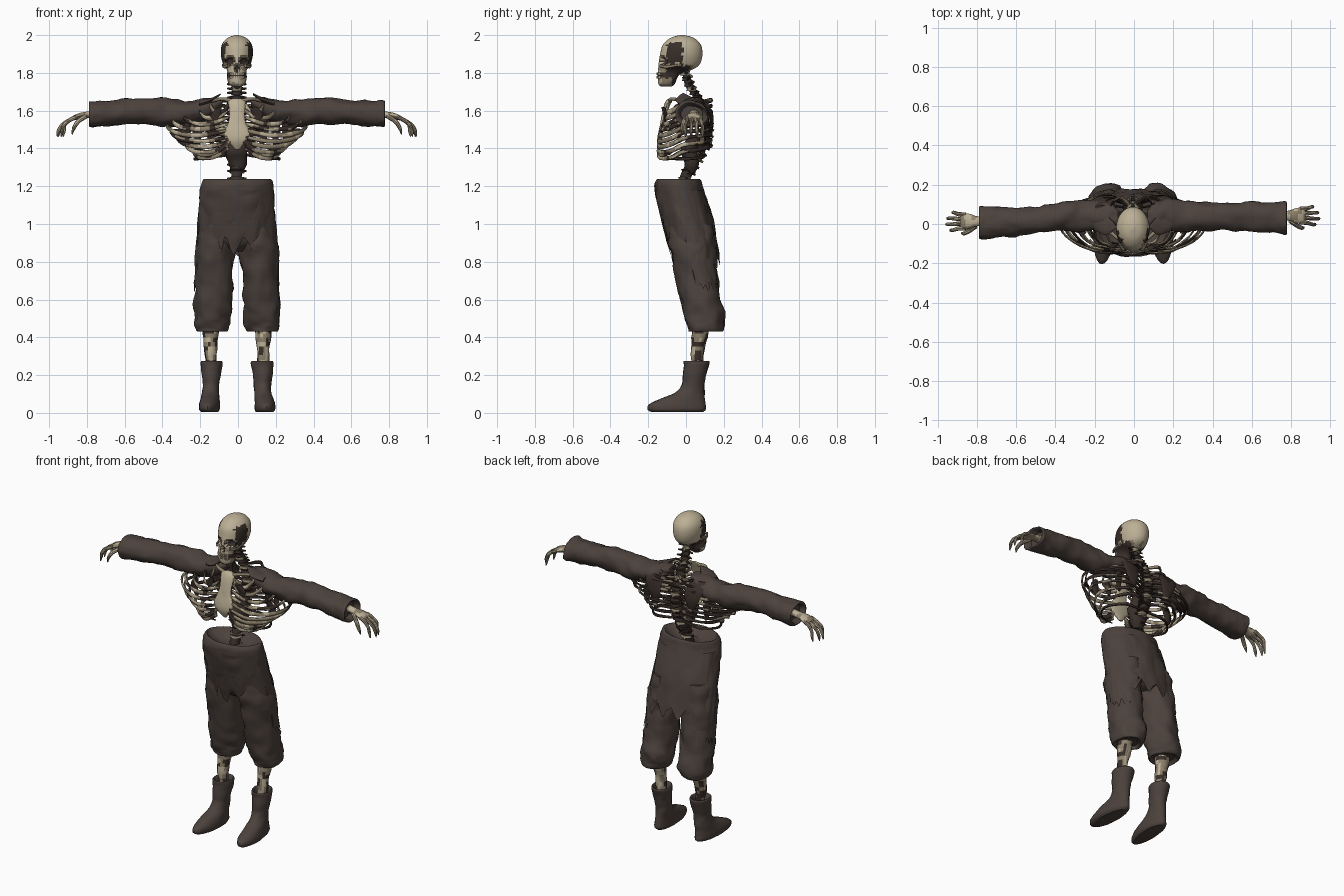
import bpy, bmesh, math
from mathutils import Vector, noise

CX = -0.006
BONE, CLOTH, DARK, OLD = range(4)
MATS = []
for label, col in (("pale_bone", (0.50, 0.43, 0.30)), ("brown_cloth", (0.072, 0.054, 0.046)),
                   ("dried_flesh", (0.040, 0.028, 0.023)), ("aged_bone", (0.27, 0.22, 0.15))):
    m = bpy.data.materials.new(label)
    m.diffuse_color = (*col, 1)
    MATS.append(m)


def finish(bm, name, mat, rule=None, angle=40):
    bmesh.ops.recalc_face_normals(bm, faces=bm.faces)
    for f in bm.faces:
        f.material_index = mat if rule is None else rule(f.calc_center_median())
        f.smooth = True
    me = bpy.data.meshes.new(name)
    bm.to_mesh(me)
    bm.free()
    for m in MATS:
        me.materials.append(m)
    ob = bpy.data.objects.new(name, me)
    bpy.context.collection.objects.link(ob)
    ob.location.x = CX
    bpy.ops.object.select_all(action='DESELECT')
    ob.select_set(True)
    bpy.context.view_layer.objects.active = ob
    bpy.ops.object.shade_smooth_by_angle(angle=math.radians(angle))
    return ob


def spline(pts, sub):
    """Catmull-Rom through points of any dimension."""
    out = []
    for i in range(len(pts) - 1):
        a, b, c, d = (pts[min(max(j, 0), len(pts) - 1)] for j in (i - 1, i, i + 1, i + 2))
        for k in range(sub):
            t = k / sub
            out.append([0.5 * (2 * q + (r - p) * t + (2 * p - 5 * q + 4 * r - s) * t * t
                               + (3 * q - p - 3 * r + s) * t ** 3) for p, q, r, s in zip(a, b, c, d)])
    return out + [list(pts[-1])]


def loft(name, st, mat, n=10, sub=4, axis=None, side=1, hint=(0, 0, 1), wob=0, rule=None, warp=None):
    """Elliptic rings (x, y, z, ra, rb) along a path; rings level with an axis or turned to the path."""
    bm = bmesh.new()
    st = [(p[0] * side, *p[1:]) for p in st]
    path = spline(st, sub)
    rings = []
    for i, p in enumerate(path):
        if axis == 'z':
            u, v = Vector((1, 0, 0)), Vector((0, 1, 0))
        elif axis == 'x':
            u, v = Vector((0, 1, 0)), Vector((0, 0, 1))
        else:
            t = (Vector(path[min(i + 1, len(path) - 1)][:3]) - Vector(path[max(i - 1, 0)][:3])).normalized()
            u = (Vector(hint) - t * t.dot(Vector(hint))).normalized()
            v = t.cross(u)
        ring = []
        for k in range(n):
            a = 2 * math.pi * k / n
            d = u * math.cos(a) * max(p[3], .002) + v * math.sin(a) * max(p[4], .002)
            co = Vector(p[:3]) + d
            if wob:
                co += d.normalized() * wob * (noise.noise(co * 13) + .5 * noise.noise(co * 31))
            ring.append(bm.verts.new(warp(co) if warp else co))
        rings.append(ring)
    for r0, r1 in zip(rings, rings[1:]):
        for k in range(n):
            bm.faces.new((r0[k], r0[(k + 1) % n], r1[(k + 1) % n], r1[k]))
    bm.faces.new(rings[0])
    bm.faces.new(rings[-1])
    return finish(bm, name, mat, rule)


def box(name, loc, size, mat):
    bm = bmesh.new()
    bmesh.ops.create_cube(bm, size=1)
    for v in bm.verts:
        v.co = Vector(loc) + Vector([c * s for c, s in zip(v.co, size)])
    return finish(bm, name, mat)


# skull with sunken sockets, nose and cheeks
def skull_warp(c):
    if c.y < -.08:
        for x, z, rx, rz, dep in ((.035, 1.862, .026, .024, .04), (-.035, 1.862, .026, .024, .04),
                                  (0, 1.824, .014, .022, .03)):
            q = ((c.x - x) / rx) ** 2 + ((c.z - z) / rz) ** 2
            if q < 1:
                c.y += dep * (1 - q * q)
    q = ((c.y + .055) / .06) ** 2 + ((c.z - 1.80) / .035) ** 2
    if q < 1:
        c.x *= 1 - .4 * (1 - q)
    return c


def skull_rule(c):
    wob = .016 * noise.noise(c * 50)
    front = c.y < -.06
    for x, z, rx, rz in ((.035, 1.862, .023, .021), (-.035, 1.862, .023, .021), (0, 1.824, .011, .018)):
        if front and abs(c.x) < .065 and ((c.x - x) / rx) ** 2 + ((c.z - z) / rz) ** 2 < 1:
            return DARK
    if abs(c.x) > .045 and -.10 + wob < c.y < -.02 + wob and 1.85 + wob < c.z < 1.96 + wob:
        return DARK
    if abs(c.x) > .022 and -.105 < c.y + wob < .02 and 1.768 < c.z + wob < 1.838:
        return DARK
    if c.z < 1.812 and c.y > -.075 or (1.772 < c.z < 1.800 and front):
        return DARK
    return OLD if c.z < 1.84 and noise.noise(c * 30) > .0 else BONE


loft("skull", [(0, -.105, 1.728, .026, .030), (0, -.102, 1.745, .045, .045), (0, -.092, 1.79, .056, .058),
               (0, -.055, 1.82, .064, .095), (0, -.035, 1.85, .075, .110), (0, -.025, 1.90, .085, .112),
               (0, -.022, 1.95, .079, .100), (0, -.020, 1.985, .050, .062), (0, -.020, 2.0, .010, .012)],
     BONE, n=56, sub=6, axis='z', rule=skull_rule, warp=skull_warp)
for i in range(7):
    x = (i - 3) * .011
    for z in (1.795, 1.777):
        box("tooth", (x, -.149 + x * x * 9, z), (.008, .012, .014), BONE)
for s in (-1, 1):
    loft("cheekbone", [(.045, -.135, 1.838, .009, .007), (.068, -.10, 1.832, .008, .006),
                       (.074, -.04, 1.842, .006, .005)], OLD, n=8, side=s)

# spine: core with vertebrae and spines
SPINE = [(0, -.01, 1.82, .018, .018), (0, .015, 1.74, .018, .018), (0, .06, 1.67, .02, .02),
         (0, .10, 1.58, .024, .022), (0, .105, 1.48, .026, .024), (0, .07, 1.38, .028, .026),
         (0, .01, 1.28, .028, .028), (0, -.03, 1.17, .03, .03)]
loft("spine_core", SPINE, DARK, n=10, hint=(1, 0, 0), wob=.006)
for i, p in enumerate(spline(SPINE, 3)[1:-2]):
    mat = OLD if i % 3 == 0 else DARK
    r = p[3] + .010
    loft("vertebra", [(0, p[1], p[2] - .012, r, r), (0, p[1], p[2], r * .85, r * .85),
                      (0, p[1], p[2] + .010, r, r)], mat, n=10, sub=2, axis='z')
    loft("vertebra_spine", [(0, p[1], p[2], .009, .012), (0, p[1] + .04, p[2] - .02, .006, .008)],
         mat, n=6, sub=1)
    loft("vertebra_wings", [(-.05, p[1] + .012, p[2], .005, .005), (0, p[1], p[2], .01, .01),
                            (.05, p[1] + .012, p[2], .005, .005)], DARK, n=6, sub=2)
loft("dried_abdomen", [(0, .02, 1.27, .035, .025), (0, .03, 1.33, .05, .04), (0, .02, 1.40, .06, .05),
                       (0, .05, 1.47, .045, .03)], DARK, n=14, axis='z', wob=.014)


# breastbone and flared ribs
def rib_rule(c):
    k = noise.noise(c * 17) + (.35 if c.y > .0 else -.12)
    return DARK if k > .12 else OLD if k > -.32 else BONE


loft("breastbone", [(0, -.125, 1.395, .012, .006), (0, -.138, 1.43, .040, .009), (0, -.137, 1.47, .068, .011),
                    (0, -.127, 1.53, .048, .011), (0, -.110, 1.60, .040, .012), (0, -.090, 1.65, .045, .014),
                    (0, -.080, 1.665, .020, .010)], BONE, n=16, axis='z', wob=.006)
RIBS = [(.14, 1.63, 1.635, 1.65), (.20, 1.60, 1.60, 1.62), (.28, 1.57, 1.565, 1.59), (.34, 1.545, 1.53, 1.56),
        (.37, 1.515, 1.495, 1.53), (.35, 1.485, 1.46, 1.50), (.315, 1.455, 1.435, 1.47), (.27, 1.42, 1.415, 1.44),
        (.23, 1.385, 1.40, 1.41)]
for s in (-1, 1):
    for i, (w, zs, zf, zb) in enumerate(RIBS):
        yf = -.095 - .045 * min(i, 5) / 5
        loft("rib", [(.02, .10, zb, .009, .007), (w * .5, .135, zb + .005, .010, .006),
                     (w * .88, .075, zs + .01, .010, .006), (w, -.01, zs, .011, .006),
                     (w * .84, -.085, zs - .035, .012, .006), (w * .5, yf - .005, (zs + zf) / 2 - .035, .012, .006),
                     (.045, yf, zf, .009, .006)], OLD, n=8, sub=5, side=s, wob=.004, rule=rib_rule)
    loft("floating_rib", [(.02, .08, 1.37, .009, .006), (.15, .09, 1.355, .009, .006),
                          (.225, .0, 1.345, .008, .006), (.16, -.10, 1.35, .007, .005),
                          (.06, -.13, 1.36, .004, .003)], DARK, n=8, side=s, wob=.004)
    loft("costal_margin", [(.04, -.14, 1.44, .012, .008), (.10, -.145, 1.385, .012, .008),
                           (.17, -.125, 1.365, .010, .007), (.22, -.08, 1.375, .006, .005)], OLD, side=s, rule=rib_rule)
    # dried strips clinging between ribs
    for x, y, z0, z1 in ((.13, .118, 1.40, 1.62), (.20, .10, 1.42, 1.58), (.10, -.11, 1.52, 1.62), (.26, -.035, 1.43, 1.54)):
        loft("flesh_strip", [(x, y, z0, .006, .004), (x + .01, y, (z0 + z1) / 2, .028, .007),
                             (x - .01, y - .01, z1, .014, .006)], DARK, axis='z', side=s, wob=.010)
    loft("collarbone", [(.025, -.085, 1.65, .012, .012), (.08, -.07, 1.662, .009, .009),
                        (.16, .01, 1.645, .010, .010)], OLD, side=s)
    loft("shoulder_blade", [(.12, .125, 1.46, .012, .006), (.13, .138, 1.53, .045, .010),
                            (.14, .125, 1.60, .060, .012), (.15, .085, 1.65, .045, .012)], DARK,
         n=12, axis='z', side=s, wob=.008)

# sleeves with open cuffs, ragged shoulder points
for s in (-1, 1):
    d = .012 * s
    loft("sleeve", [(.075, .035, 1.645, .035, .022), (.11, .04, 1.63, .066, .042), (.17, .045, 1.605, .078, .058),
                    (.26, .042, 1.59, .078, .060), (.36, .04, 1.59, .075, .073), (.50, .028 + d, 1.598, .070, .066),
                    (.64, .025 + d, 1.590, .076, .068), (.74, .018 + d, 1.583, .082, .070),
                    (.775, .018 + d, 1.582, .086, .070), (.782, .018 + d, 1.582, .074, .058),
                    (.75, .018 + d, 1.582, .060, .045)], CLOTH, n=32, sub=6, axis='x', side=s, wob=.011)
    loft("torn_shoulder", [(.20, .03, 1.635, .060, .018), (.14, .0, 1.655, .055, .012), (.105, -.01, 1.675, .03, .009),
                           (.085, -.015, 1.688, .006, .005)], CLOTH, n=12, axis='x', side=s, wob=.006)
    # hand: wrist, palm, bent fingers and thumb
    y0 = .028 + d * 1.2

    def hand_rule(c):
        return OLD if noise.noise(c * 28) > -.05 else BONE
    loft("palm", [(.74, y0, 1.585, .026, .022), (.79, y0, 1.578, .025, .018), (.83, y0, 1.572, .038, .017),
                  (.868, y0, 1.560, .042, .013), (.88, y0, 1.552, .030, .008)], OLD, n=14, axis='x', side=s, rule=hand_rule)
    for i, reach in enumerate((.93, .95, .945, .92)):
        y = y0 + (i - 1.5) * .024
        ye = y0 + (i - 1.5) * .030
        loft("finger", [(.85, y, 1.567, .010, .010), (.885, y, 1.55, .011, .011),
                        ((.885 + reach) / 2 + .008, ye, 1.525, .009, .009), (reach - .005, ye, 1.492, .009, .009),
                        (reach, ye, 1.462, .003, .003)], OLD, n=8, hint=(0, 1, 0), side=s, rule=hand_rule)
    loft("thumb", [(.80, y0 - .025, 1.57, .013, .013), (.838, y0 - .052, 1.545, .012, .012),
                   (.862, y0 - .062, 1.51, .010, .010), (.872, y0 - .058, 1.475, .003, .003)],
         OLD, n=8, hint=(0, 1, 0), side=s, rule=hand_rule)

# trousers: rolled waist, legs and hems
loft("trouser_waist", [(0, .045, .855, .06, .07), (0, .04, .90, .18, .115), (0, .01, 1.0, .200, .130),
                       (0, -.025, 1.12, .195, .130), (0, -.04, 1.20, .190, .128), (0, -.04, 1.238, .175, .112),
                       (0, -.04, 1.222, .150, .090), (0, -.04, 1.19, .08, .05)],
     CLOTH, n=40, sub=5, axis='z', wob=.010)
for s in (-1, 1):
    loft("trouser_leg", [(.105, .02, 1.0, .085, .11), (.113, .035, .88, .102, .118), (.122, .05, .75, .096, .112),
                         (.124, .075, .60, .098, .106), (.128, .098, .50, .098, .104), (.132, .105, .45, .086, .092),
                         (.132, .100, .430, .074, .080), (.132, .095, .45, .055, .058)],
         CLOTH, n=32, sub=5, axis='z', side=s, wob=.016)


# ragged outer skirt with long side flaps
def hem(a):
    x, y = math.cos(a), math.sin(a)
    saw = abs((a * 4.3) % 2 - 1)
    z = .93 - .09 * saw if y < 0 else .86 - .10 * saw
    if abs(x) > .72 and -.25 < y < .75:
        z = .635 + .05 * abs((a * 9) % 2 - 1)
    if abs(x + .45) < .13 and y < 0:
        z = .73 + abs(x + .45) * 1.4
    return z + .04 * noise.noise(Vector((x * 5, y * 5, 0)))


bm = bmesh.new()
profile = spline([(.62, .085, .226, .120), (.80, .055, .222, .126), (1.0, .012, .207, .137), (1.19, -.037, .192, .130)], 12)
grid = []
for k in range(120):
    a = 2 * math.pi * k / 120
    col = []
    for j in range(15):
        z = hem(a) + (1.18 - hem(a)) * j / 14
        _, cy, rx, ry = min(profile, key=lambda p: abs(p[0] - z))
        w = 1 + .05 * noise.noise(Vector((math.cos(a) * 3, math.sin(a) * 3, z * 9)))
        col.append(bm.verts.new((math.cos(a) * rx * w, cy + math.sin(a) * ry * w, z)))
    grid.append(col)
for k in range(120):
    c0, c1 = grid[k], grid[(k + 1) % 120]
    for j in range(14):
        bm.faces.new((c0[j], c1[j], c1[j + 1], c0[j + 1]))
finish(bm, "ragged_skirt", CLOTH)


# shins and boots
def shin_rule(c):
    k = noise.noise(c * Vector((1, 1, .5)).length * 18)
    return DARK if k > .12 else OLD if k > -.2 else BONE


for s in (-1, 1):
    loft("shin", [(.135, .06, .24, .030, .030), (.14, .06, .33, .034, .034), (.138, .075, .42, .042, .042),
                  (.13, .08, .50, .045, .045)], OLD, n=16, axis='z', side=s, wob=.008, rule=shin_rule)
    loft("boot", [(.142, -.045, .004, .044, .135), (.144, -.048, .018, .054, .152), (.144, -.046, .045, .054, .148),
                  (.142, -.018, .075, .050, .116), (.140, .018, .105, .046, .080), (.138, .038, .15, .044, .060),
                  (.138, .045, .20, .050, .060), (.138, .055, .255, .059, .068), (.138, .056, .272, .058, .068),
                  (.138, .056, .272, .050, .058), (.138, .056, .24, .036, .040)],
         CLOTH, n=24, sub=5, axis='z', side=s, wob=.005,
         warp=lambda c, s=s: c + Vector((-s * c.y * .06, 0, 0)))
